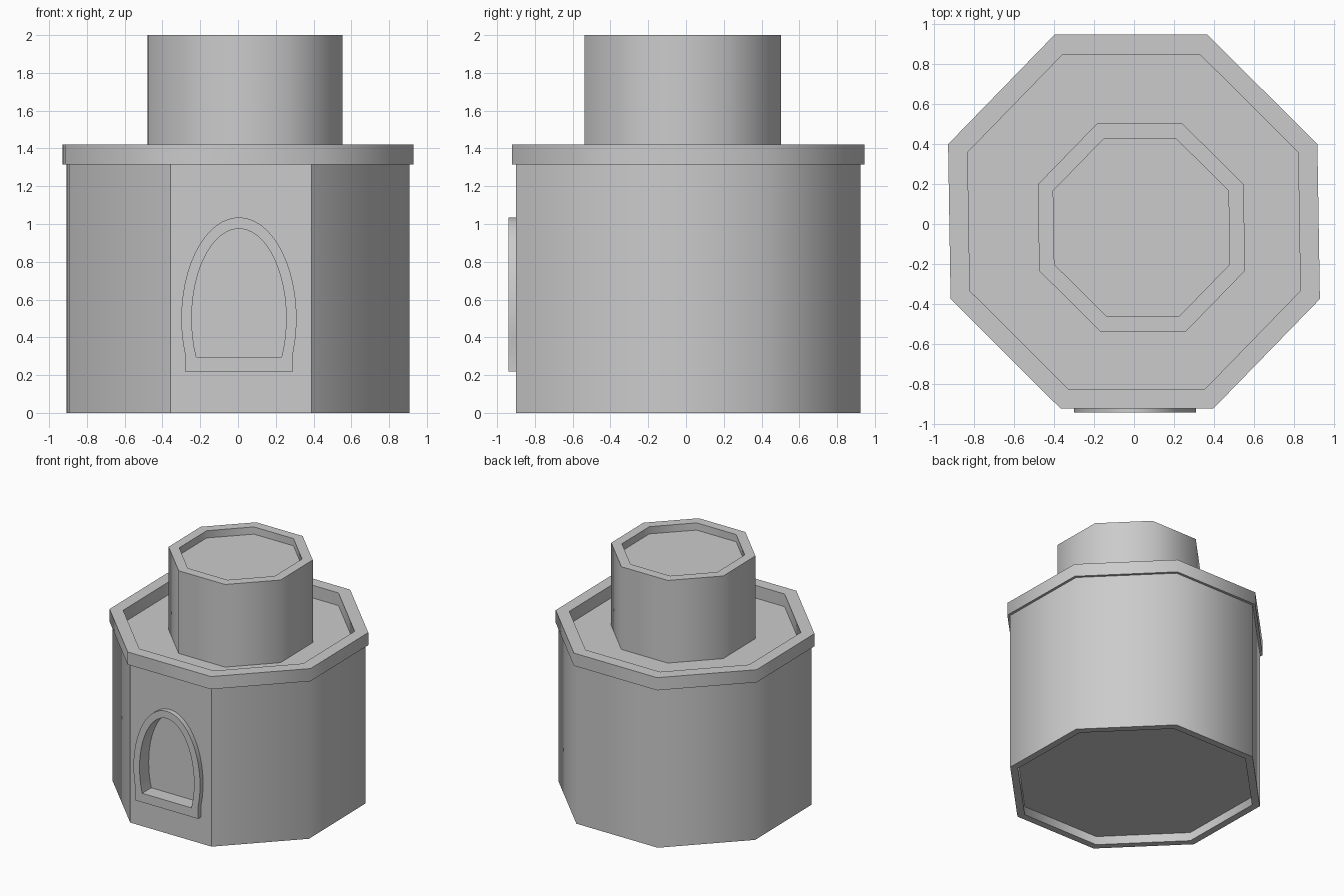
import bpy, bmesh
from math import sin, cos, pi, radians

cube = bpy.data.objects.get("Cube")
if cube:
    bpy.data.objects.remove(cube)

stone = bpy.data.materials.new("grey stone")
stone.use_nodes = True
GREY = (0.6, 0.6, 0.6, 1)
stone.diffuse_color = GREY
stone.node_tree.nodes["Principled BSDF"].inputs["Base Color"].default_value = GREY


def finish(name, bm):
    bmesh.ops.recalc_face_normals(bm, faces=bm.faces)
    mesh = bpy.data.meshes.new(name)
    bm.to_mesh(mesh)
    bm.free()
    mesh.materials.append(stone)
    obj = bpy.data.objects.new(name, mesh)
    bpy.context.collection.objects.link(obj)
    return obj


def smooth(obj):
    bpy.ops.object.select_all(action='DESELECT')
    obj.select_set(True)
    bpy.context.view_layer.objects.active = obj
    bpy.ops.object.shade_smooth_by_angle(angle=radians(50))


def skin(name, loops, closed=False):
    """Join matching loops of points; cap both ends unless closed."""
    bm = bmesh.new()
    rings = [[bm.verts.new(p) for p in loop] for loop in loops]
    pairs = list(zip(rings, rings[1:]))
    if closed:
        pairs.append((rings[-1], rings[0]))
    else:
        bm.faces.new(rings[0])
        bm.faces.new(rings[-1])
    for a, b in pairs:
        for i in range(len(a)):
            j = (i + 1) % len(a)
            bm.faces.new((a[i], a[j], b[j], b[i]))
    return finish(name, bm)


def octagon(apothem, z, cx=0.0, cy=0.012):
    """Eight-sided ring with a slight lean in plan."""
    r = apothem / cos(pi / 8)
    points = []
    for k in range(8):
        a = pi / 8 + k * pi / 4
        x, y = r * cos(a), r * sin(a)
        points.append((cx + 0.988 * x - 0.016 * y, cy + y, z))
    return points


def arch(width, height, base, y, square_foot):
    """Pointed oval doorway outline with a flat bottom at height base."""
    mid, n = 0.5, 36
    start = radians(20 if square_foot else 25.6)
    count = n - 2 if square_foot else n
    pts = []
    for i in range(count):
        a = -start + (pi + 2 * start) * i / (count - 1)
        pts.append((0.005 + width * cos(a), y, mid + height * sin(a)))
    if square_foot:
        pts = [(pts[0][0], y, base)] + pts + [(pts[-1][0], y, base)]
    return pts


# Main body, with a shallow recess underneath
body = skin("tower_body", [octagon(a, z) for a, z in
            [(0.855, 0.07), (0.855, 0), (0.912, 0), (0.912, 1.315)]])

# Doorway niche cut into the front
cutter = skin("door_cutter", [arch(0.25, 0.475, 0.295, y, False) for y in (-1.0, -0.82)])
cutter.hide_render = True
cut = body.modifiers.new("doorway", 'BOOLEAN')
cut.operation = 'DIFFERENCE'
cut.solver = 'EXACT'
cut.object = cutter
bpy.context.view_layer.objects.active = body
bpy.ops.object.modifier_apply(modifier=cut.name)
bpy.data.objects.remove(cutter)
smooth(body)

# Crisp corners beside the flat front panel
verts = body.data.vertices
for edge in body.data.edges:
    a, b = (verts[i].co for i in edge.vertices)
    if abs(a.z - b.z) > 1 and max(a.y, b.y) < -0.85:
        edge.use_edge_sharp = True

# Raised rim round the roof
rim = skin("roof_rim", [octagon(a, z) for a, z in
           [(0.835, 1.315), (0.933, 1.315), (0.933, 1.42), (0.835, 1.42)]], closed=True)
smooth(rim)

# Upper turret with a sunken top
turret = skin("upper_turret", [octagon(a, z, 0.037, -0.018) for a, z in
              [(0.52, 1.31), (0.52, 2), (0.443, 2), (0.443, 1.94)]])
smooth(turret)

# Door surround
frame = skin("door_frame", [
    arch(0.305, 0.535, 0.22, -0.895, True),
    arch(0.305, 0.535, 0.22, -0.94, True),
    arch(0.25, 0.475, 0.295, -0.94, False),
    arch(0.25, 0.475, 0.295, -0.895, False)], closed=True)
smooth(frame)
